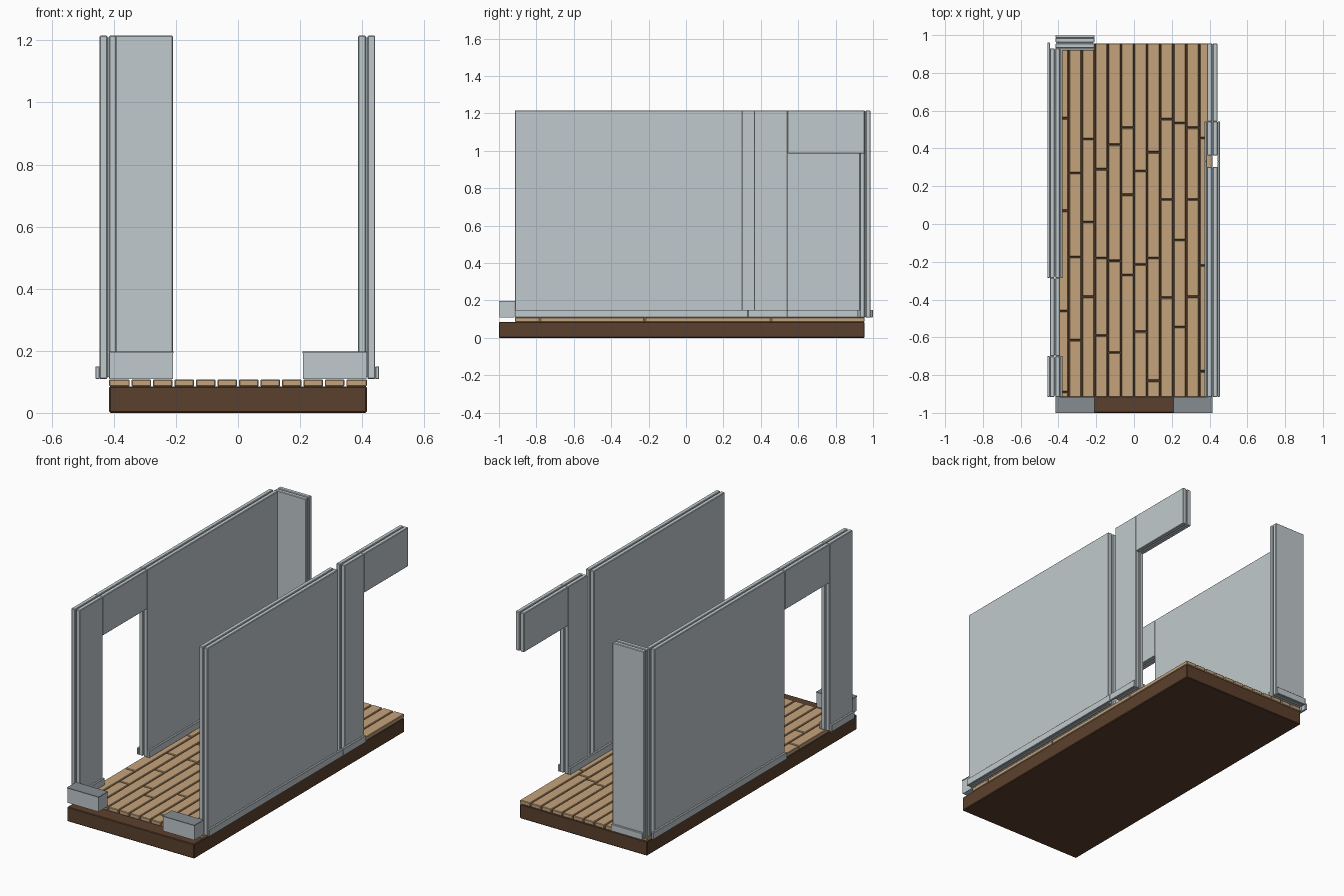
import bpy

if "Cube" in bpy.data.objects:
    bpy.data.objects.remove(bpy.data.objects["Cube"])


def material(name, rgb):
    m = bpy.data.materials.new(name)
    m.diffuse_color = (*rgb, 1)
    m.use_nodes = True
    m.node_tree.nodes["Principled BSDF"].inputs["Base Color"].default_value = m.diffuse_color
    return m


GREY = material("wall grey", (0.53, 0.59, 0.61))
DARK = material("dark grey", (0.235, 0.265, 0.28))
WOOD = material("plank tan", (0.56, 0.37, 0.20))
BROWN = material("base brown", (0.105, 0.051, 0.026))


def box(name, x, y, z, mat, bevel=0.0):
    """Box from (min, max) ranges, with an optional small bevel."""
    sx, sy, sz = x[1] - x[0], y[1] - y[0], z[1] - z[0]
    bpy.ops.mesh.primitive_cube_add(size=1)
    ob = bpy.context.object
    ob.name = name
    for v in ob.data.vertices:
        v.co = (v.co.x * sx, v.co.y * sy, v.co.z * sz)
    ob.location = (sum(x) / 2, sum(y) / 2, sum(z) / 2)
    ob.data.materials.append(mat)
    if bevel:
        b = ob.modifiers.new("bevel", 'BEVEL')
        b.width = bevel
        b.segments = 1
    return ob


FLOOR, TOP, LINTEL, SKIRT = 0.109, 1.215, 0.985, 0.15
SLAB, HALF_GAP, TRIM = 0.025, 0.0025, 0.013


def panel(name, centre, run, z, across='x'):
    """Double-skinned wall panel: two slabs with a recessed core."""
    r = 0.006
    layers = [("outer", (centre - HALF_GAP - SLAB, centre - HALF_GAP), 0, 0.003),
              ("inner", (centre + HALF_GAP, centre + HALF_GAP + SLAB), 0, 0.003),
              ("core", (centre - HALF_GAP, centre + HALF_GAP), r, 0)]
    for part, t, inset, bev in layers:
        u = (run[0] + inset, run[1] - inset)
        zz = (z[0] + inset, z[1] - inset)
        x, y = (t, u) if across == 'x' else (u, t)
        box(name + "_" + part, x, y, zz, GREY, bev)


def skirting(name, centre, side, run, across='x'):
    """Baseboard on one side (+1 / -1) of a panel."""
    a = centre + side * (HALF_GAP + SLAB)
    b = a + side * TRIM
    t = (min(a, b), max(a, b))
    x, y = (t, run) if across == 'x' else (run, t)
    box(name, x, y, (FLOOR, SKIRT), GREY, 0.002)


# Base slab
box("base", (-0.415, 0.415), (-1, 0.955), (0, 0.085), BROWN, 0.004)

# Floor planks: joint positions for each of twelve rows
JOINTS = [(-0.89, -0.46, 0.07, 0.56), (-0.615, -0.175, 0.27), (-0.385, 0.01, 0.45),
          (-0.59, -0.18, 0.29), (-0.68, -0.195, 0.42), (-0.27, 0.155, 0.51),
          (-0.57, -0.215, 0.28), (-0.83, -0.18, 0.38), (-0.39, 0.13, 0.555),
          (-0.545, -0.085, 0.535), (-0.385, 0.13, 0.51), (-0.78, -0.22, 0.455)]
W, G = 0.83 / 12, 0.003
for i, row in enumerate(JOINTS):
    x0 = -0.415 + i * W
    x = (x0 + (G if i else 0), x0 + W - (G if i < 11 else 0))
    ends = [-0.915 - G, *row, 0.955 + G]
    for a, b in zip(ends, ends[1:]):
        box("floor_plank", x, (a + G, b - G), (0.085, 0.108), WOOD, 0.003)

# Left wall: front post, lintel over the doorway, long panel
L = -0.4185
panel("left_front_post", L, (-0.915, -0.70), (FLOOR, TOP))
panel("left_lintel", L, (-0.70, -0.285), (LINTEL, TOP))
panel("left_long_wall", L, (-0.285, 0.93), (FLOOR, TOP))
for s, end in ((-1, 0.96), (1, 0.93)):
    skirting("left_post_skirting", L, s, (-0.915, -0.70))
    skirting("left_wall_skirting", L, s, (-0.285, end))

# Right wall: long panel, narrow gap, post, lintel over the doorway
R = 0.4145
panel("right_long_wall", R, (-0.915, 0.303), (FLOOR, TOP))
panel("right_post", R, (0.363, 0.543), (FLOOR, TOP))
panel("right_lintel", R, (0.543, 0.955), (LINTEL, TOP))
for s in (-1, 1):
    skirting("right_wall_skirting", R, s, (-0.915, 0.332))
    skirting("right_post_skirting", R, s, (0.332, 0.543))

# Short return wall at the back left
B = 0.9585
panel("back_return_wall", B, (-0.415, -0.21), (FLOOR, TOP), 'y')
skirting("back_return_skirting", B, 1, (-0.415, -0.21), 'y')
skirting("back_return_skirting", B, -1, (-0.39, -0.21), 'y')

# Low blocks at the front corners, each with a thin dark cap
for s in (-1, 1):
    x = sorted((s * 0.21, s * 0.414))
    box("front_block", x, (-0.998, -0.917), (FLOOR, 0.193), GREY)
    box("front_block_cap", (x[0] - 0.002, x[1] + 0.002), (-1, -0.915),
        (0.193, 0.198), DARK)
